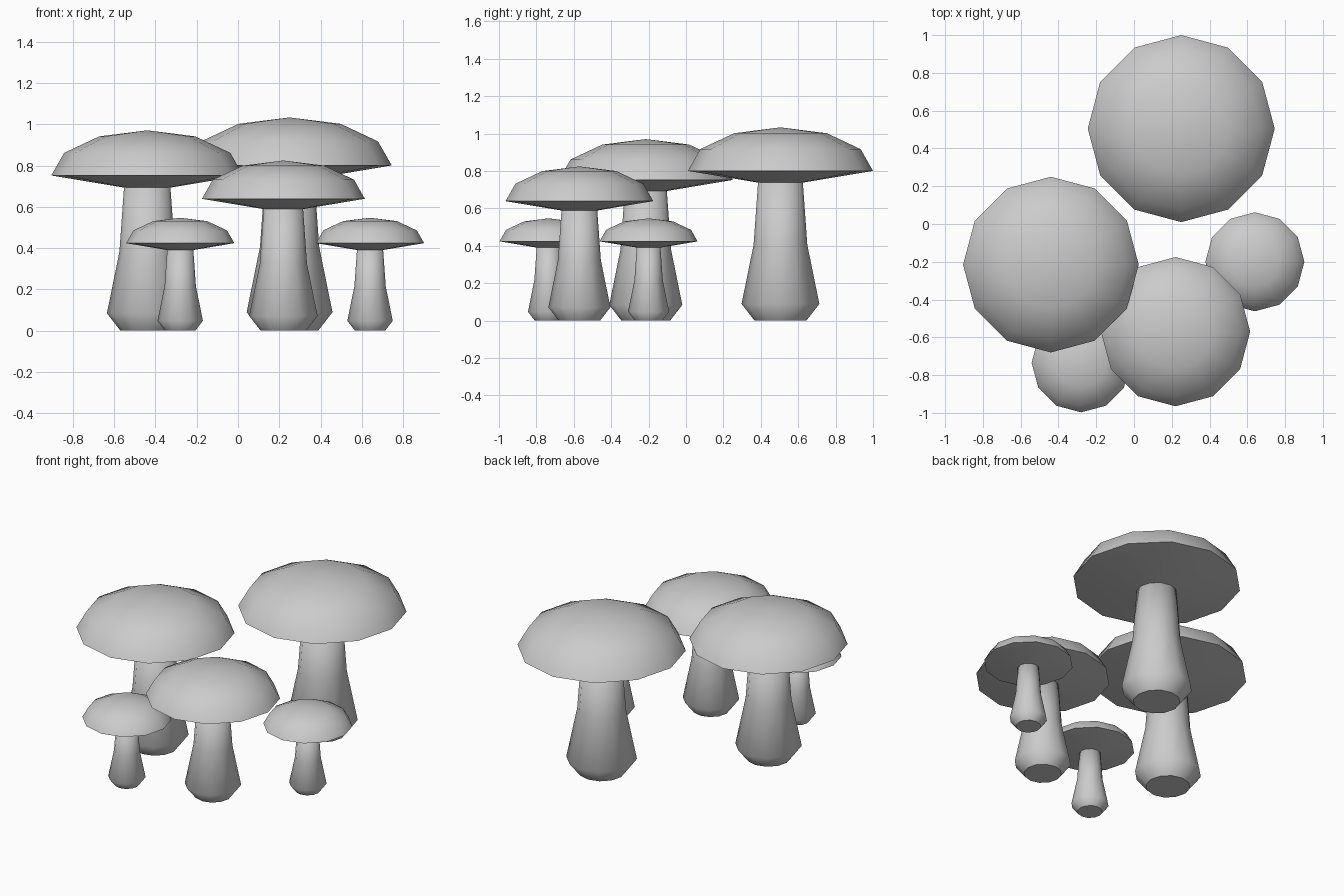
import bpy, bmesh
from math import sin, cos, pi, radians

default = bpy.data.objects.get("Cube")
if default:
    bpy.data.objects.remove(default, do_unlink=True)

SIDES = 12

grey = bpy.data.materials.new("plain_grey")
grey.use_nodes = True
grey.diffuse_color = (0.6, 0.6, 0.6, 1)
grey.node_tree.nodes["Principled BSDF"].inputs["Base Color"].default_value = (0.6, 0.6, 0.6, 1)


def lathe(name, profile, sharp_ring, centre, scale):
    """Spin a bottom-to-top (radius, height) profile, with one sharp ring."""
    bm = bmesh.new()
    rings = []
    for r, z in profile:
        if r == 0:
            rings.append([bm.verts.new((0, 0, z))] * SIDES)
        else:
            rings.append([bm.verts.new((r * cos(2 * pi * i / SIDES),
                                        r * sin(2 * pi * i / SIDES), z))
                          for i in range(SIDES)])
    for low, high in zip(rings, rings[1:]):
        for i in range(SIDES):
            j = (i + 1) % SIDES
            corners = list(dict.fromkeys((low[i], low[j], high[j], high[i])))
            bm.faces.new(corners)
    if profile[0][0] > 0:
        bm.faces.new(rings[0][::-1])
    if profile[-1][0] > 0:
        bm.faces.new(rings[-1])
    for face in bm.faces:
        face.smooth = True
    for i in range(SIDES):
        edge = bm.edges.get((rings[sharp_ring][i], rings[sharp_ring][i - 1]))
        edge.smooth = False
    mesh = bpy.data.meshes.new(name)
    bm.to_mesh(mesh)
    bm.free()
    mesh.materials.append(grey)
    obj = bpy.data.objects.new(name, mesh)
    obj.location = (*centre, 0)
    obj.scale = (scale,) * 3
    bpy.context.collection.objects.link(obj)


# Profiles for a mushroom whose cap radius is 1
RIM, DOME = 1.617, 0.47
stem = [(0.28, 0), (0.42, 0.18), (0.29, 0.82), (0.24, 1.52)]
cap = [(0, 1.49), (0.24, 1.49)]
cap += [(cos(radians(a)), RIM + DOME * sin(radians(a))) for a in (0, 30, 60)]
cap += [(0, RIM + DOME)]

# Cluster: name, centre, cap radius
mushrooms = [
    ("back", (0.25, 0.505), 0.495),
    ("right", (-0.44, -0.215), 0.465),
    ("front", (0.22, -0.57), 0.395),
    ("small_right", (-0.28, -0.735), 0.262),
    ("small_left", (0.64, -0.2), 0.262),
]
for label, centre, radius in mushrooms:
    lathe(label + "_stem", stem, 0, centre, radius)
    lathe(label + "_cap", cap, 2, centre, radius)
